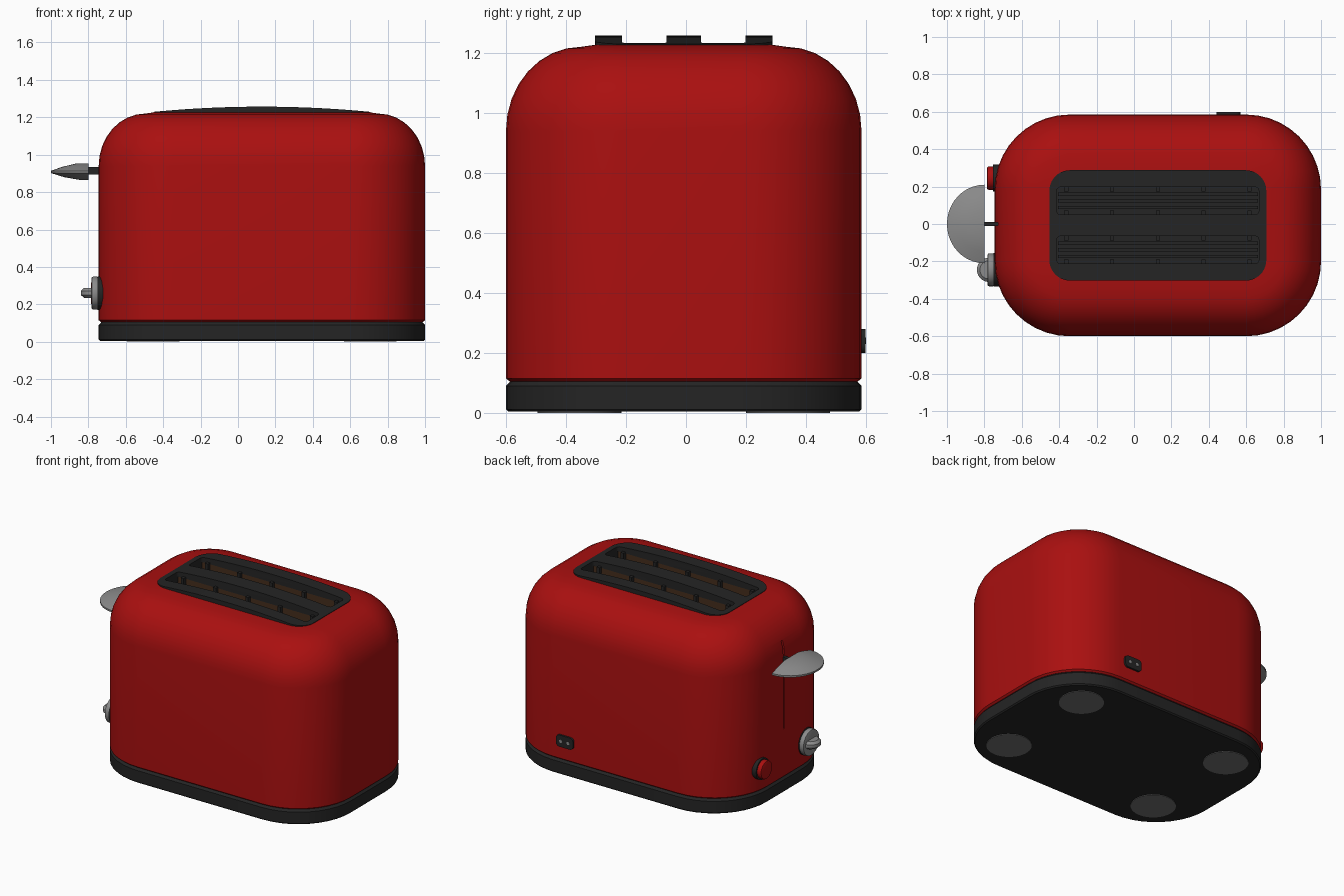
import bpy, bmesh
from math import sin, cos, pi, radians
from mathutils import Matrix, Vector

if "Cube" in bpy.data.objects:
    bpy.data.objects.remove(bpy.data.objects["Cube"])

CX, CY = 0.1275, -0.0075      # centre of the housing
HX, HY, R = 0.8725, 0.5925, 0.4


def material(name, colour):
    m = bpy.data.materials.new(name)
    m.use_nodes = True
    m.diffuse_color = (*colour, 1)
    bsdf = next(n for n in m.node_tree.nodes if n.type == 'BSDF_PRINCIPLED')
    bsdf.inputs["Base Color"].default_value = (*colour, 1)
    bsdf.inputs["Roughness"].default_value = 0.5
    return m


RED = material("red enamel", (0.4, 0.005, 0.005))
BLACK = material("black plastic", (0.018, 0.018, 0.018))
STEEL = material("grey metal", (0.26, 0.26, 0.26))
RUBBER = material("grey rubber", (0.16, 0.16, 0.16))
BROWN = material("brown heater", (0.06, 0.027, 0.012))


def finish(name, bm, mat):
    bmesh.ops.recalc_face_normals(bm, faces=bm.faces)
    mesh = bpy.data.meshes.new(name)
    bm.to_mesh(mesh)
    bm.free()
    mesh.materials.append(mat)
    ob = bpy.data.objects.new(name, mesh)
    bpy.context.collection.objects.link(ob)
    smooth(ob)
    return ob


def smooth(ob):
    bpy.ops.object.select_all(action='DESELECT')
    ob.select_set(True)
    bpy.context.view_layer.objects.active = ob
    bpy.ops.object.shade_smooth_by_angle(angle=radians(32))


def loft(name, rings, mat):
    """Skin a stack of equal rings and cap both ends."""
    bm = bmesh.new()
    rows = [[bm.verts.new(p) for p in ring] for ring in rings]
    for a, b in zip(rows, rows[1:]):
        for i in range(len(a)):
            j = (i + 1) % len(a)
            bm.faces.new((a[i], a[j], b[j], b[i]))
    bm.faces.new(rows[0][::-1])
    bm.faces.new(rows[-1])
    return finish(name, bm, mat)


def rounded_ring(hx, hy, r, z, n=10, cx=CX, cy=CY):
    pts = []
    for k, (sx, sy) in enumerate([(1, 1), (-1, 1), (-1, -1), (1, -1)]):
        for i in range(n + 1):
            t = (k + i / n) * pi / 2
            pts.append((cx + sx * (hx - r) + r * cos(t),
                        cy + sy * (hy - r) + r * sin(t), z))
    return pts


def inset_stack(name, profile, mat):
    return loft(name, [rounded_ring(HX - d, HY - d, R - d, z) for d, z in profile], mat)


def box(name, centre, size, mat, bevel=0):
    bm = bmesh.new()
    bmesh.ops.create_cube(bm, size=1, matrix=Matrix.Translation(centre) @ Matrix.Diagonal((*size, 1)))
    if bevel:
        bmesh.ops.bevel(bm, geom=bm.edges[:], offset=bevel, segments=2, affect='EDGES', profile=0.5)
    return finish(name, bm, mat)


def disc(name, centre, radius, depth, mat, axis='Z', bevel=0):
    bm = bmesh.new()
    turn = {'X': Matrix.Rotation(pi / 2, 4, 'Y'), 'Y': Matrix.Rotation(pi / 2, 4, 'X'),
            'Z': Matrix.Identity(4)}[axis]
    bmesh.ops.create_cone(bm, cap_ends=True, segments=32, radius1=radius, radius2=radius,
                          depth=depth, matrix=Matrix.Translation(centre) @ turn)
    if bevel:
        rim = [e for e in bm.edges if any(len(f.verts) > 4 for f in e.link_faces)]
        bmesh.ops.bevel(bm, geom=rim, offset=bevel, segments=2, affect='EDGES', profile=0.5)
    return finish(name, bm, mat)


def half_disc(name, x, y, rx, ry, layers, mat, n=20):
    """Half disc bulging to -x, built from (scale, z) layers."""
    rings = []
    for s, z in layers:
        angles = [pi * (i / n - 0.5) for i in range(n + 1)]
        rings.append([(x - s * rx * cos(t), y + s * ry * sin(t), z) for t in angles])
    return loft(name, rings, mat)


def cut(target, cutter, operation='DIFFERENCE'):
    mod = target.modifiers.new("cut", 'BOOLEAN')
    mod.operation, mod.solver, mod.object = operation, 'EXACT', cutter
    bpy.ops.object.select_all(action='DESELECT')
    target.select_set(True)
    bpy.context.view_layer.objects.active = target
    bpy.ops.object.modifier_apply(modifier=mod.name)
    bpy.data.objects.remove(cutter)
    smooth(target)


# Base with a small shadow gap above it, and four feet
inset_stack("base", [(0.008, 0.004), (0, 0.012), (0, 0.09), (0.012, 0.102), (0.02, 0.115)], BLACK)
for sx in (-1, 1):
    for sy in (-1, 1):
        disc("foot", (CX + sx * 0.58, CY + sy * 0.347, 0.01), 0.14, 0.02, RUBBER)

# Housing: straight walls, rounded shoulder, nearly flat top
N = 8
shoulder = [(0.25 * (1 - cos(i / N * pi / 2)), 0.94 + 0.28 * sin(i / N * pi / 2)) for i in range(N + 1)]
body = inset_stack("housing", [(0.012, 0.105), (0, 0.115)] + shoulder + [(0.3, 1.227)], RED)
cut(body, box("well_cutter", (CX, CY, 0.85), (1.11, 0.43, 0.9), RED))
cut(body, box("lever_slit_cutter", (CX - HX, CY + 0.0075, 0.74), (0.1, 0.014, 0.6), RED))

# Top panel: rounded plate with an arched top and two slots
panel = loft("top_panel", [rounded_ring(0.58, 0.295, 0.11, z) for z in (1.2, 1.3)], BLACK)
arch = []
for y in (CY - 0.5, CY + 0.5):
    xs = [0.7 * (i / 12 - 1) for i in range(25)]
    top = [(CX + x, y, 1.257 - 0.028 * (x / 0.58) ** 2) for x in xs]
    arch.append([(CX - 0.7, y, 1.1)] + top + [(CX + 0.7, y, 1.1)])
cut(panel, loft("arch_cutter", arch, BLACK), 'INTERSECT')
SLOT = 0.131
for side in (-1, 1):
    rings = [rounded_ring(0.54, 0.074, 0.02, z, 4, CX, CY + side * SLOT) for z in (1.1, 1.4)]
    cut(panel, loft("slot_cutter", rings, BLACK))

# Toasting wells
box("well_floor", (CX, CY, 0.42), (1.1, 0.42, 0.02), BLACK)
box("well_divider", (CX, CY, 0.81), (1.1, 0.1, 0.79), BLACK)
for sx in (-1, 1):
    box("well_end", (CX + sx * 0.547, CY, 0.81), (0.012, 0.42, 0.79), BLACK)
for side in (-1, 1):
    y = CY + side * SLOT
    for wall in (-1, 1):
        box("heater", (CX, y + wall * 0.077, 0.81), (1.08, 0.005, 0.78), BROWN)
        for k in range(-2, 3):
            box("guard_rib", (CX + k * 0.245, y + wall * 0.063, 0.82), (0.022, 0.024, 0.78), BLACK)
    for k in (-1, 0, 1):
        box("bread_rack", (CX, y + k * 0.035, 0.93), (1.07, 0.018, 0.02), BLACK)

# Lever
box("lever_stem", (-0.765, 0, 0.915), (0.09, 0.024, 0.04), BLACK)
half_disc("lever_handle", -0.8, 0, 0.2, 0.21,
          [(0.25, 0.866), (0.65, 0.88), (1, 0.902), (1, 0.914), (0.7, 0.935), (0.35, 0.952)], STEEL)

# Browning dial and stop button
disc("dial_seat", (-0.725, -0.245, 0.26), 0.09, 0.05, BLACK, 'X')
disc("dial", (-0.765, -0.245, 0.26), 0.088, 0.036, STEEL, 'X', 0.008)
half_disc("dial_grip", -0.775, -0.245, 0.065, 0.065,
          [(0.75, 0.235), (1, 0.25), (1, 0.272), (0.75, 0.287)], STEEL)
disc("button_seat", (-0.73, 0.245, 0.26), 0.072, 0.05, BLACK, 'X')
disc("button", (-0.765, 0.245, 0.26), 0.062, 0.042, RED, 'X', 0.008)

# Power socket on the back
socket = loft("power_socket", [[(x, y, z) for x, z, _ in rounded_ring(0.065, 0.04, 0.025, 0, 5, 0.505, 0.24)]
                               for y in (0.57, 0.598)], BLACK)
for sx in (-1, 1):
    disc("socket_pin", (0.505 + sx * 0.028, 0.59, 0.24), 0.011, 0.02, STEEL, 'Y')
